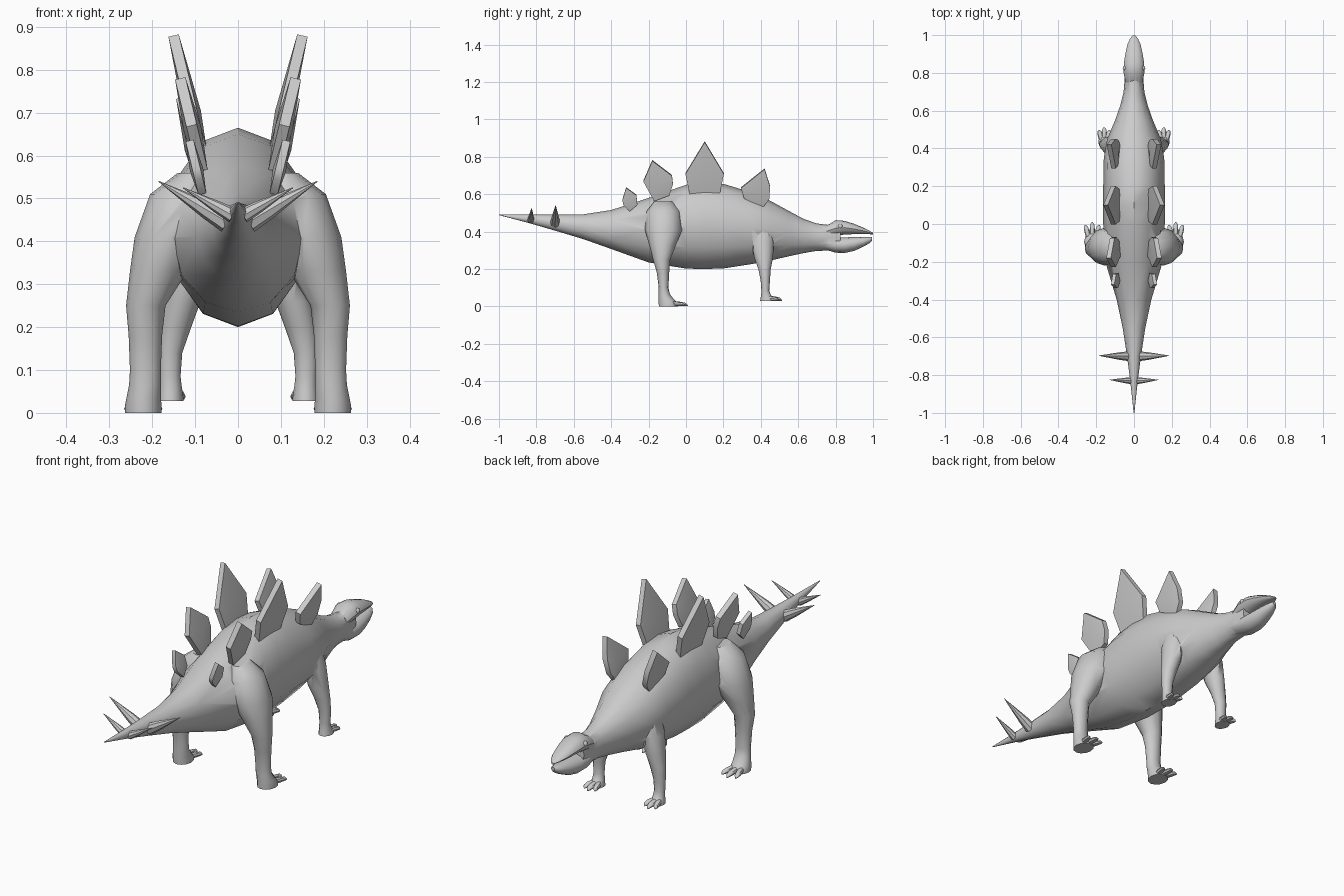
import bpy, bmesh, math
from mathutils import Vector

if "Cube" in bpy.data.objects:
    bpy.data.objects.remove(bpy.data.objects["Cube"])


def finish(bm, name, mirror=False, angle=40):
    bmesh.ops.recalc_face_normals(bm, faces=bm.faces[:])
    me = bpy.data.meshes.new(name)
    bm.to_mesh(me)
    bm.free()
    ob = bpy.data.objects.new(name, me)
    bpy.context.collection.objects.link(ob)
    if mirror:
        m = ob.modifiers.new("mirror", 'MIRROR')
        m.use_mirror_merge = False
    smooth(ob, angle)
    return ob


def smooth(ob, angle):
    bpy.ops.object.select_all(action='DESELECT')
    ob.select_set(True)
    bpy.context.view_layer.objects.active = ob
    bpy.ops.object.shade_smooth_by_angle(angle=math.radians(angle))


def add_loft(bm, rings, sides=12):
    """rings: (centre, u axis, v axis) ellipses joined into a closed tube"""
    loops = []
    for c, u, v in rings:
        c, u, v = Vector(c), Vector(u), Vector(v)
        loops.append([bm.verts.new(c + u * math.sin(2 * math.pi * i / sides)
                                   + v * math.cos(2 * math.pi * i / sides)) for i in range(sides)])
    for a, b in zip(loops, loops[1:]):
        for i in range(sides):
            j = (i + 1) % sides
            bm.faces.new((a[i], a[j], b[j], b[i]))
    bm.faces.new(loops[0])
    bm.faces.new(loops[-1])


def along_y(rows):
    """rows: y, top z, bottom z, half width"""
    return [((0, y, (t + b) / 2), (w, 0, 0), (0, 0, (t - b) / 2)) for y, t, b, w in rows]


def along_z(rows):
    """rows: z, centre x, centre y, radius x, radius y"""
    return [((x, y, z), (rx, 0, 0), (0, ry, 0)) for z, x, y, rx, ry in rows]


# torso, neck and tail
bm = bmesh.new()
add_loft(bm, along_y([
    (-1.0, .492, .488, .002), (-.83, .49, .443, .02), (-.7, .49, .405, .037),
    (-.55, .492, .36, .06), (-.4, .515, .307, .092), (-.2, .58, .235, .152),
    (0, .65, .202, .163), (.1, .665, .2, .164), (.2, .655, .203, .163),
    (.35, .61, .226, .16), (.45, .565, .245, .142), (.55, .51, .268, .1),
    (.63, .467, .285, .072), (.7, .443, .297, .055), (.76, .436, .298, .05),
    (.825, .44, .305, .043)]))
body = finish(bm, "body")

# skull above the mouth gap, jaw below it
bm = bmesh.new()
add_loft(bm, along_y([
    (.75, .43, .372, .045), (.8, .461, .375, .055), (.85, .457, .385, .054),
    (.9, .441, .386, .046), (.95, .42, .387, .035), (.98, .405, .386, .022),
    (1.0, .393, .384, .006)]))
skull = finish(bm, "skull")
bm = bmesh.new()
add_loft(bm, along_y([
    (.74, .37, .305, .043), (.8, .368, .287, .05), (.85, .369, .286, .05),
    (.9, .371, .297, .042), (.95, .371, .32, .032), (.98, .371, .337, .021),
    (.995, .37, .352, .008)]))
jaw = finish(bm, "jaw")

# legs
bm = bmesh.new()
add_loft(bm, along_z([
    (.56, .1, -.12, .04, .05), (.51, .12, -.12, .085, .09), (.41, .155, -.12, .086, .1),
    (.33, .185, -.125, .067, .072), (.25, .215, -.13, .046, .046), (.18, .216, -.123, .039, .033),
    (.1, .216, -.12, .036, .026), (.065, .217, -.116, .037, .03), (.035, .22, -.104, .04, .042),
    (.015, .221, -.094, .043, .052), (0, .221, -.094, .043, .051)]))
hind = finish(bm, "hind_legs", True)
bm = bmesh.new()
add_loft(bm, along_z([
    (.43, .09, .41, .05, .05), (.34, .115, .41, .047, .06), (.26, .13, .415, .043, .05),
    (.2, .146, .42, .037, .033), (.14, .158, .424, .028, .025), (.085, .159, .424, .025, .021),
    (.06, .158, .428, .027, .026), (.042, .158, .435, .03, .037), (.028, .158, .436, .031, .04)]))
fore = finish(bm, "front_legs", True)

# fuse head and legs into one skin
for part in (skull, jaw, hind, fore):
    b = body.modifiers.new("join", 'BOOLEAN')
    b.operation, b.solver, b.object = 'UNION', 'EXACT', part
    bpy.context.view_layer.objects.active = body
    bpy.ops.object.modifier_apply(modifier=b.name)
    bpy.data.objects.remove(part)
smooth(body, 60)

# toes, three on each foot
for name, x, y, z, tip, spread in (("hind_toes", .221, -.075, .001, .01, .036),
                                   ("front_toes", .158, .445, .029, .512, .027)):
    bm = bmesh.new()
    for k in (-1, 0, 1):
        end = tip - .015 * abs(k)
        rings = []
        for t, w, h in ((0, .012, .014), (.5, .014, .012), (.85, .011, .009), (1, .003, .003)):
            rings.append(((x + k * spread * (.55 + .45 * t), y + (end - y) * t, z + h),
                          (w, 0, 0), (0, 0, h)))
        add_loft(bm, rings, 8)
    finish(bm, name, True)

# back plates: side outlines, leaning outwards, swollen in the middle
plates = {
    "plate_shoulder": [(.31, .58), (.295, .635), (.42, .735), (.45, .64), (.445, .575), (.41, .53)],
    "plate_back": [(.02, .6), (-.003, .71), (.1, .88), (.202, .71), (.18, .6)],
    "plate_hip": [(-.17, .565), (-.228, .67), (-.18, .78), (-.075, .7), (-.07, .655), (-.09, .595)],
    "plate_tail": [(-.335, .545), (-.34, .57), (-.32, .635), (-.265, .595), (-.26, .545), (-.3, .51)]}
for name, outline in plates.items():
    ys, zs = [p[0] for p in outline], [p[1] for p in outline]
    base, height = min(zs), max(zs) - min(zs)
    lean = .24
    t = .012 if height > .14 else .009

    def at(y, z, off):
        return (.083 + (z - base) * lean + off, y, z - off * lean)
    bm = bmesh.new()
    sheets = []
    for s in (-1, 1):
        rim = [bm.verts.new(at(y, z, s * t)) for y, z in outline]
        cy, cz = sum(ys) / len(ys), sum(zs) / len(zs)
        mid = bm.verts.new(at(cy, cz, s * t * 1.7))
        for i in range(len(rim)):
            bm.faces.new((rim[i], rim[(i + 1) % len(rim)], mid))
        sheets.append(rim)
    a, b = sheets
    for i in range(len(a)):
        j = (i + 1) % len(a)
        bm.faces.new((a[i], a[j], b[j], b[i]))
    finish(bm, name, True, 35)

# tail spikes
bm = bmesh.new()
for base, tip, r in (((.025, -.7, .445), (.185, -.697, .54), .026),
                     ((.012, -.83, .46), (.128, -.825, .525), .018)):
    p, q = Vector(base), Vector(tip)
    d = (q - p).normalized()
    u = d.cross(Vector((0, 1, 0))).normalized()
    v = d.cross(u)
    add_loft(bm, [(p, u * r, v * r), (p.lerp(q, .3), u * r * .8, v * r * .8),
                  (q, u * .001, v * .001)], 8)
finish(bm, "tail_spikes", True)

# eyes
bm = bmesh.new()
bmesh.ops.create_uvsphere(bm, u_segments=12, v_segments=8, radius=.013)
bmesh.ops.translate(bm, verts=bm.verts[:], vec=(.047, .825, .428))
finish(bm, "eyes", True)
